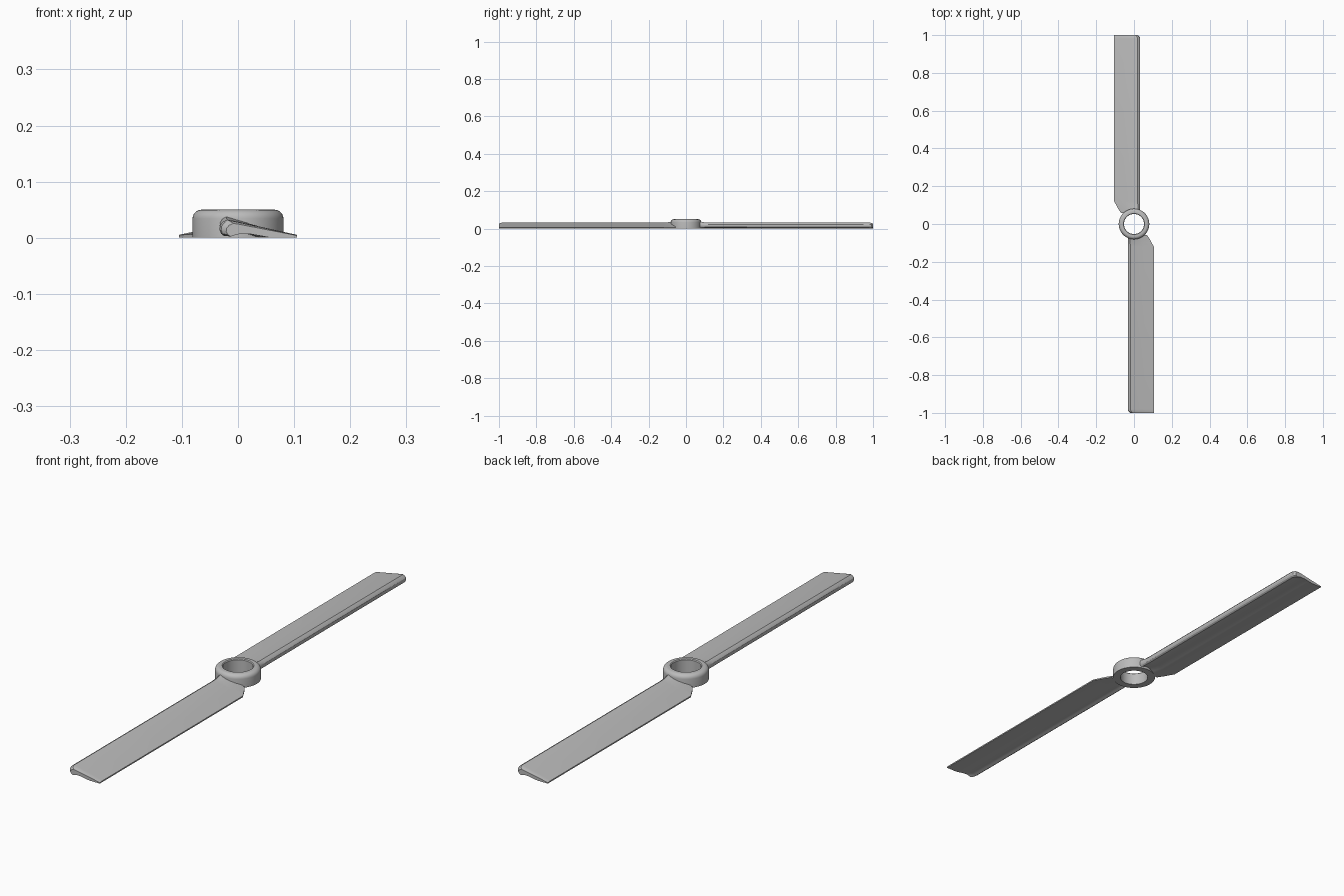
import bpy, bmesh, math

if "Cube" in bpy.data.objects:
    bpy.data.objects.remove(bpy.data.objects["Cube"], do_unlink=True)

grey = bpy.data.materials.new("plain grey")
grey.use_nodes = True
colour = (0.5, 0.5, 0.5, 1)
grey.diffuse_color = colour
grey.node_tree.nodes["Principled BSDF"].inputs["Base Color"].default_value = colour


def finish(name, bm):
    bmesh.ops.recalc_face_normals(bm, faces=bm.faces)
    mesh = bpy.data.meshes.new(name)
    bm.to_mesh(mesh)
    bm.free()
    mesh.materials.append(grey)
    obj = bpy.data.objects.new(name, mesh)
    bpy.context.collection.objects.link(obj)
    bpy.ops.object.select_all(action="DESELECT")
    obj.select_set(True)
    bpy.context.view_layer.objects.active = obj
    bpy.ops.object.shade_smooth_by_angle(angle=math.radians(30))
    return obj


def loft(bm, rings, closed):
    loops = [[bm.verts.new(p) for p in ring] for ring in rings]
    count = len(loops[0])
    pairs = list(zip(loops, loops[1:]))
    if closed:
        pairs.append((loops[-1], loops[0]))
    for a, b in pairs:
        for i in range(count):
            j = (i + 1) % count
            bm.faces.new((a[i], a[j], b[j], b[i]))
    if not closed:
        bm.faces.new(loops[0])
        bm.faces.new(loops[-1])


# Hub: a lathed ring with a rounded upper outer rim
OUTER, INNER, HEIGHT, ROUND = 0.081, 0.053, 0.05, 0.016
profile = [(INNER, 0), (OUTER, 0)]
for k in range(7):
    a = math.pi / 2 * k / 6
    profile.append((OUTER - ROUND + ROUND * math.cos(a),
                    HEIGHT - ROUND + ROUND * math.sin(a)))
profile += [(INNER + 0.003, HEIGHT), (INNER, HEIGHT - 0.003)]
SEGMENTS = 64
bm = bmesh.new()
loft(bm, [[(r * math.cos(t), r * math.sin(t), z) for r, z in profile]
          for t in (math.tau * s / SEGMENTS for s in range(SEGMENTS))], True)
finish("hub", bm)

# Blade cross-section: round nose, sloping top, hollow underside
LEAD, TRAIL = -0.033, 0.105
section = [(-0.024, 0.004), (-0.030, 0.008), (LEAD, 0.015), (-0.032, 0.023),
           (-0.027, 0.029), (-0.019, 0.033), (-0.008, 0.031), (0.01, 0.027),
           (0.055, 0.017), (TRAIL, 0.006), (TRAIL, 0.001), (0.055, 0.001),
           (0.04, 0.004), (0.015, 0.009), (-0.005, 0.010), (-0.016, 0.007)]

# Stations along the blade: distance, nose inset, trailing edge, height scale
stations = [(0.057, 0, 0.068, 1.25), (0.08, 0, 0.083, 1.15),
            (0.1, 0, 0.094, 1.03), (0.12, 0, TRAIL, 1),
            (0.98, 0, TRAIL, 1), (0.992, 0.003, TRAIL, 0.95),
            (1.0, 0.012, TRAIL, 0.8)]


def blade(name, side):
    rings = []
    for y, inset, trail, tall in stations:
        start = LEAD + inset
        stretch = (trail - start) / (TRAIL - LEAD)
        rings.append([(-side * (start + (x - LEAD) * stretch), side * y, z * tall)
                      for x, z in section])
    bm = bmesh.new()
    loft(bm, rings, False)
    # Keep the trailing edge resting on the ground plane
    low = min(v.co.z for v in bm.verts)
    for v in bm.verts:
        v.co.z -= low
    finish(name, bm)


blade("front_blade", -1)
blade("back_blade", 1)
